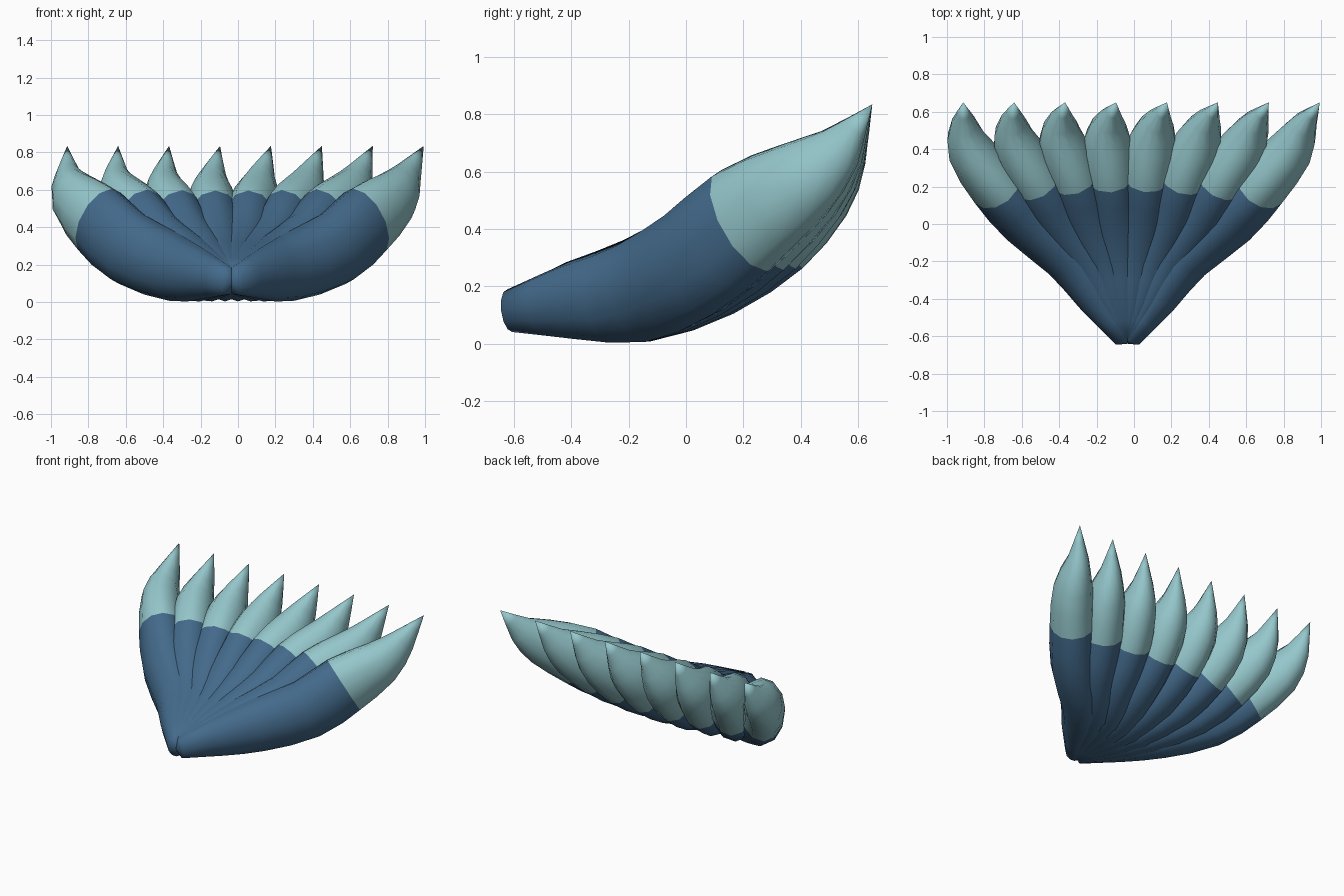
import bpy, bmesh, math
from mathutils import Vector

cube = bpy.data.objects.get("Cube")
if cube:
    bpy.data.objects.remove(cube)


def material(name, rgb):
    m = bpy.data.materials.new(name)
    m.use_nodes = True
    m.diffuse_color = (*rgb, 1)
    m.node_tree.nodes["Principled BSDF"].inputs["Base Color"].default_value = (*rgb, 1)
    return m


DARK = material("deep_blue", (0.057, 0.145, 0.26))
PALE = material("pale_teal", (0.30, 0.57, 0.60))

# Stations from root to tip:
# y, z, fan centre x, fan spread, half width, half depth, y shift of the outermost petals
STATIONS = [Vector(s) for s in (
    (-0.595, 0.115, -0.035, 0.015, 0.055, 0.075, -0.02),
    (-0.40, 0.15, -0.035, 0.155, 0.11, 0.135, 0.0),
    (-0.17, 0.185, -0.035, 0.305, 0.15, 0.183, 0.0),
    (0.07, 0.285, -0.03, 0.545, 0.155, 0.205, -0.04),
    (0.29, 0.43, -0.03, 0.71, 0.145, 0.205, -0.085),
    (0.455, 0.56, -0.02, 0.855, 0.125, 0.155, -0.06),
    (0.555, 0.68, 0.0, 0.91, 0.068, 0.09, -0.02),
    (0.65, 0.835, 0.04, 0.953, 0.0, 0.0, 0.0))]
COLOUR_STATION = 4
SIDES = 12
PETALS = 8
ROOT_DOME = 0.03


def refine(pts):
    """Insert a smooth midpoint between neighbouring stations."""
    out = []
    for i in range(len(pts) - 1):
        a, b = pts[i], pts[i + 1]
        mid = (a + b) / 2
        if 0 < i < len(pts) - 2:
            mid = (a + b) * 0.5625 - (pts[i - 1] + pts[i + 2]) * 0.0625
        out += [a, mid]
    return out + [pts[-1]]


def petal(name, k):
    stations = refine(STATIONS)
    path = [Vector((s[2] + k * s[3], s[0] + k * k * s[6], s[1])) for s in stations]
    bm = bmesh.new()
    rings = []
    for i, s in enumerate(stations[:-1]):
        tangent = (path[i + 1] - path[max(i - 1, 0)]).normalized()
        side = tangent.cross(Vector((0, 0, 1))).normalized()
        up = side.cross(tangent)
        ring = []
        for j in range(SIDES):
            a = math.tau * j / SIDES
            ring.append(bm.verts.new(path[i] + side * s[4] * math.cos(a) + up * s[5] * math.sin(a)))
        rings.append(ring)
    root = bm.verts.new(path[0] - (path[1] - path[0]).normalized() * ROOT_DOME)
    tip = bm.verts.new(path[-1])
    for i, ring in enumerate(rings):
        for j in range(SIDES):
            n = (j + 1) % SIDES
            if i == 0:
                bm.faces.new((root, ring[n], ring[j]))
            if i + 1 < len(rings):
                f = bm.faces.new((ring[j], ring[n], rings[i + 1][n], rings[i + 1][j]))
            else:
                f = bm.faces.new((ring[j], ring[n], tip))
            f.material_index = int(i >= COLOUR_STATION * 2)
    bmesh.ops.recalc_face_normals(bm, faces=bm.faces)
    mesh = bpy.data.meshes.new(name)
    bm.to_mesh(mesh)
    bm.free()
    mesh.materials.append(DARK)
    mesh.materials.append(PALE)
    ob = bpy.data.objects.new(name, mesh)
    bpy.context.collection.objects.link(ob)
    return ob


# Fan of petals sharing one root
bpy.ops.object.select_all(action="DESELECT")
for n in range(PETALS):
    ob = petal(f"fan_petal_{n + 1}", 2 * n / (PETALS - 1) - 1)
    ob.select_set(True)
    bpy.context.view_layer.objects.active = ob
bpy.ops.object.shade_smooth_by_angle(angle=math.radians(75))
